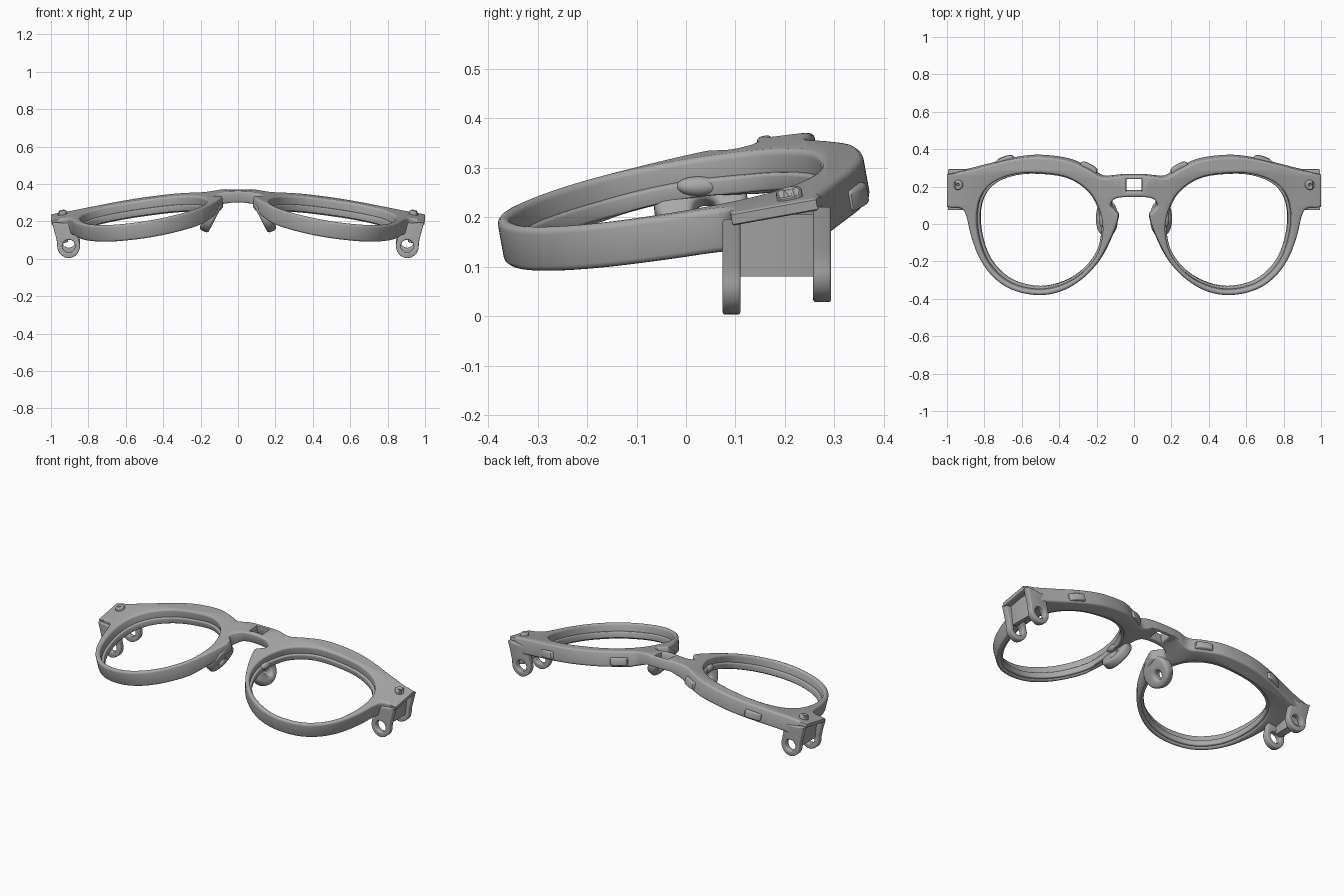
import bpy, bmesh, math
from mathutils import Matrix, Vector

cube = bpy.data.objects.get("Cube")
if cube:
    bpy.data.objects.remove(cube, do_unlink=True)

grey = bpy.data.materials.new("grey_plastic")
grey.use_nodes = True
tone = (0.4, 0.4, 0.4, 1)
grey.diffuse_color = tone
grey.node_tree.nodes["Principled BSDF"].inputs["Base Color"].default_value = tone


def smooth(points, steps=6):
    """Closed smooth loop through points; a repeated point is a corner."""
    out, n = [], len(points)
    for i in range(n):
        a, b, c, d = (Vector(points[(i + k) % n]) for k in (-1, 0, 1, 2))
        if b == c:
            continue
        for j in range(steps):
            t = j / steps
            out.append(b + 0.5 * t * (c - a + t * (2 * a - 5 * b + 4 * c - d
                       + t * (3 * b - a - 3 * c + d))))
    return out


def circle(x, y, rx, ry=None, n=32):
    ry = ry or rx
    return [(x + rx * math.cos(i * math.tau / n), y + ry * math.sin(i * math.tau / n))
            for i in range(n)]


def add_object(name, bm):
    mesh = bpy.data.meshes.new(name)
    bm.to_mesh(mesh)
    bm.free()
    mesh.materials.append(grey)
    obj = bpy.data.objects.new(name, mesh)
    bpy.context.collection.objects.link(obj)
    bpy.ops.object.select_all(action='DESELECT')
    obj.select_set(True)
    bpy.context.view_layer.objects.active = obj
    bpy.ops.object.shade_smooth_by_angle(angle=math.radians(35))
    return obj


def plate(loops, thick, bevel):
    """Flat rounded plate centred on z = 0; loops after the first are holes."""
    cu = bpy.data.curves.new("outline", 'CURVE')
    cu.dimensions, cu.fill_mode = '2D', 'BOTH'
    cu.extrude, cu.bevel_depth = thick / 2 - bevel, bevel
    cu.bevel_resolution, cu.offset = 2, -bevel
    for loop in loops:
        sp = cu.splines.new('POLY')
        sp.points.add(len(loop) - 1)
        for p, q in zip(sp.points, loop):
            p.co = (q[0], q[1], 0, 1)
        sp.use_cyclic_u = True
    tmp = bpy.data.objects.new("outline", cu)
    bpy.context.collection.objects.link(tmp)
    deps = bpy.context.evaluated_depsgraph_get()
    mesh = bpy.data.meshes.new_from_object(tmp.evaluated_get(deps))
    bm = bmesh.new()
    bm.from_mesh(mesh)
    bpy.data.objects.remove(tmp, do_unlink=True)
    bpy.data.meshes.remove(mesh)
    bmesh.ops.remove_doubles(bm, verts=bm.verts, dist=0.0002)
    bmesh.ops.recalc_face_normals(bm, faces=bm.faces)
    return bm


def slice_x(bm, x, clear=False):
    bmesh.ops.bisect_plane(bm, geom=bm.verts[:] + bm.edges[:] + bm.faces[:],
                           plane_co=(x, 0, 0), plane_no=(1, 0, 0), clear_inner=clear)


def surface(x, y):
    """Height of the tilted, swept-back front face."""
    return min(0.265 + 0.18 * y - 0.15 * (math.hypot(x, 0.04) - 0.5), 0.37)


def drape(bm, top):
    """Lay a plate on the front face, its upper side at depth -top."""
    high = max(v.co.z for v in bm.verts)
    for v in bm.verts:
        x, y, z = v.co
        d = (high - z - top) * (0.7 + 0.3 * min(1, max(0, (abs(x) - 0.08) / 0.12)))
        if abs(x) > 0.955:  # thin lip at the end pieces
            d *= 0.3
        k = max(-1, min(1, x / 0.15))
        v.co = (x - 0.15 * k * d, y - 0.01 + 0.18 * d, surface(x, y) - d)


def mirror(points, s):
    return [(p[0] * s, p[1]) for p in points]


def grow(points, f):
    return [(0.505 + (p[0] - 0.505) * f, -0.03 + (p[1] + 0.03) * f) for p in points]


# Front frame: half outline with lens opening and bridge slot, then mirrored
outline = smooth([(-0.06, 0.268), (-0.06, 0.268), (0.05, 0.268), (0.11, 0.262),
                  (0.175, 0.258), (0.25, 0.3), (0.36, 0.348), (0.52, 0.367),
                  (0.66, 0.352), (0.8, 0.317), (0.9, 0.292), (1, 0.272), (1, 0.272),
                  (1, 0.1), (1, 0.1), (0.925, 0.09), (0.897, 0.045), (0.872, -0.06),
                  (0.825, -0.18), (0.75, -0.28), (0.65, -0.345), (0.52, -0.372),
                  (0.4, -0.355), (0.29, -0.295), (0.2, -0.205), (0.13, -0.08),
                  (0.085, 0.04), (0.1, 0.075), (0.125, 0.105), (0.11, 0.138),
                  (0.06, 0.152), (-0.06, 0.15), (-0.06, 0.15)])
opening = smooth([(0.52, 0.272), (0.36, 0.248), (0.245, 0.17), (0.19, 0.06),
                  (0.18, -0.05), (0.215, -0.165), (0.31, -0.268), (0.43, -0.325),
                  (0.55, -0.334), (0.68, -0.29), (0.782, -0.18), (0.83, -0.02),
                  (0.822, 0.12), (0.76, 0.213), (0.65, 0.262)])
slot = [(-0.03, 0.183), (0.042, 0.183), (0.042, 0.248), (-0.03, 0.248)]
frame = plate([outline, grow(opening, 1.03), slot], 0.088, 0.012)
slice_x(frame, 0, clear=True)
for cut in (0.04, 0.08, 0.12, 0.16, 0.2, 0.95, 0.96):
    slice_x(frame, cut)
bmesh.ops.mirror(frame, geom=frame.verts[:] + frame.edges[:] + frame.faces[:],
                 axis='X', merge_dist=0.0005)
bmesh.ops.recalc_face_normals(frame, faces=frame.faces)
drape(frame, 0)
add_object("front_frame", frame)

upright = Matrix.Rotation(math.pi / 2, 4, 'X')
for s, side in ((1, "left"), (-1, "right")):
    # Lens seat inside each rim, leaving a step below the front edge
    seat = plate([mirror(grow(opening, 1.06), s), mirror(grow(opening, 0.99), s)], 0.035, 0.006)
    drape(seat, -0.045)
    add_object(side + "_lens_seat", seat)

    # Hinge knuckles with pin holes, rising into the end walls
    for where, y, lift in (("front", 0.092, 0), ("back", 0.275, 0.025)):
        leg = [(0.995, 0.195), (0.98, 0.14), (0.968, 0.09), (0.964, 0.05), (0.945, 0.02),
               (0.907, 0.003), (0.865, 0.02), (0.845, 0.06), (0.85, 0.1), (0.87, 0.19),
               (0.87, 0.19), (0.995, 0.195)]
        leg = [(p[0], p[1] + lift) for p in leg]
        knuckle = plate([mirror(smooth(leg, 4), s),
                         circle(0.905 * s, 0.068 + lift, 0.034)], 0.036, 0.005)
        knuckle.transform(Matrix.Translation((0, y, 0)) @ upright)
        add_object(f"{side}_{where}_hinge_knuckle", knuckle)

    # Recessed stop block between the knuckles
    block = plate([mirror([(0.96, 0.205), (0.9, 0.205), (0.91, 0.09), (0.945, 0.08)], s)],
                  0.16, 0.004)
    block.transform(Matrix.Translation((0, 0.18, 0)) @ upright)
    add_object(side + "_hinge_block", block)

    # Nose pad with a mounting hole
    pad = plate([circle(0, 0, 0.095, 0.088), circle(0.01, -0.02, 0.024, n=20)], 0.054, 0.016)
    up = Vector((-0.46 * s, 0, 0.89)).normalized()
    along = Vector((0, 1, 0))
    turn = Matrix((along, up, along.cross(up))).transposed().to_4x4()
    pad.transform(Matrix.Translation((0.145 * s, 0.03, 0.226)) @ turn)
    add_object(side + "_nose_pad", pad)

    # Small boss on the lens side of the nose pad
    boss = bmesh.new()
    bmesh.ops.create_uvsphere(boss, u_segments=20, v_segments=12, radius=1)
    boss.transform(Matrix.Translation((0.168 * s, 0.025, 0.262))
                   @ Matrix.Diagonal((0.02, 0.045, 0.02, 1)))
    add_object(side + "_pad_boss", boss)

    # Rivet on the end piece
    rivet = plate([circle(0.94 * s, 0.22, 0.026, n=24),
                   circle(0.94 * s, 0.22, 0.007, n=12)], 0.04, 0.009)
    drape(rivet, 0.02)
    add_object(side + "_rivet", rivet)

    # Clip tabs along the brow edge
    for where, x, y, angle in (("outer", 0.7, 0.34, -0.35), ("inner", 0.25, 0.3, 0.5)):
        tab = plate([smooth([(-0.05, -0.02), (-0.05, -0.02), (0.05, -0.02), (0.05, -0.02),
                             (0.045, 0.012), (0, 0.02), (-0.045, 0.012)], 3)], 0.042, 0.008)
        tab.transform(Matrix.Translation((x * s, y, 0)) @ Matrix.Rotation(angle * s, 4, 'Z'))
        drape(tab, -0.035)
        add_object(f"{side}_{where}_brow_tab", tab)
